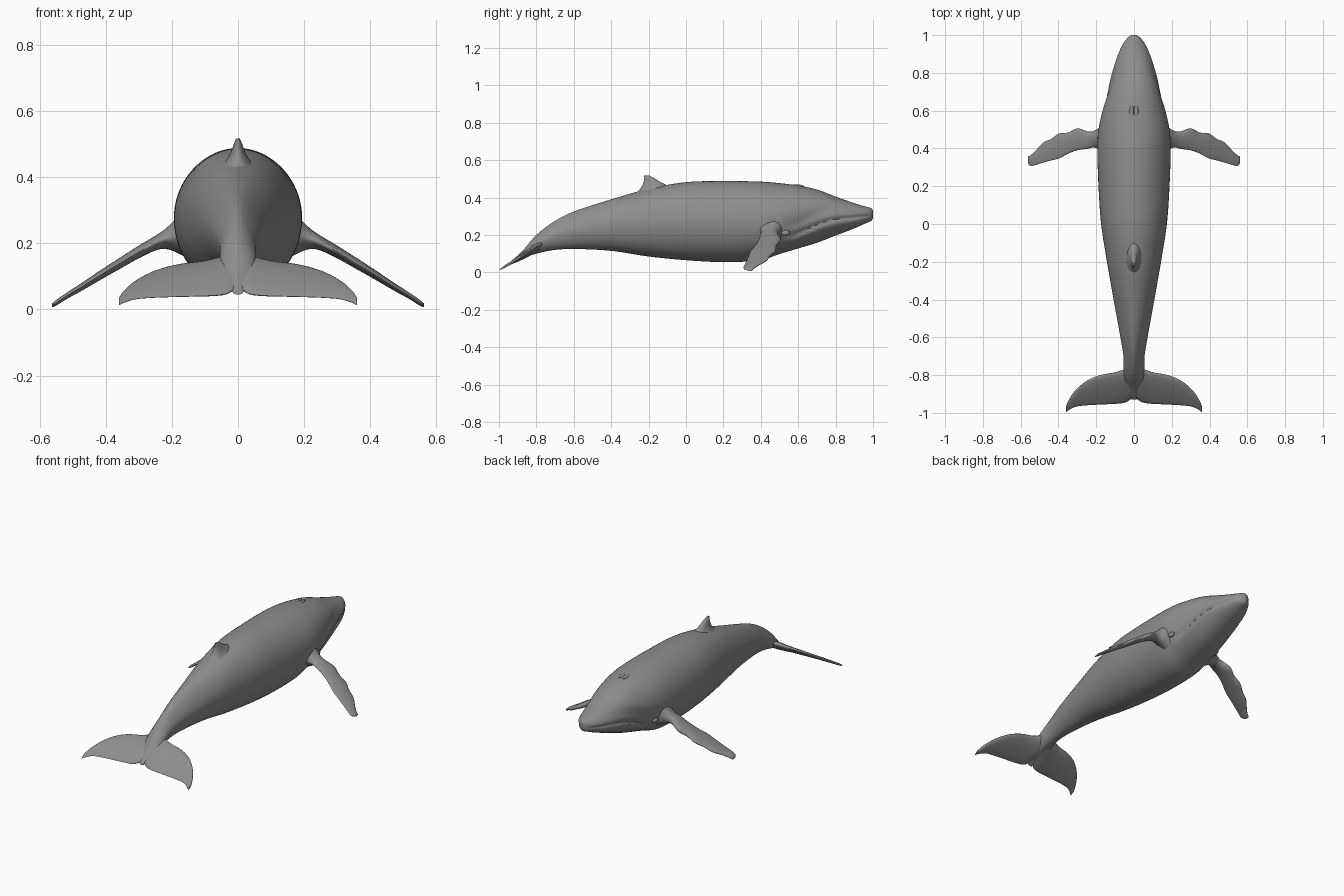
import bpy, bmesh, math
from math import sin, cos, pi, exp

if "Cube" in bpy.data.objects:
    bpy.data.objects.remove(bpy.data.objects["Cube"])

skin = bpy.data.materials.new("slate_grey")
skin.diffuse_color = (0.27, 0.27, 0.27, 1)
skin.use_nodes = True
skin.node_tree.nodes["Principled BSDF"].inputs["Base Color"].default_value = skin.diffuse_color


def sample(table, t):
    """Smooth interpolation of table rows keyed by their first value."""
    n = len(table)
    i = max(k for k in range(n - 1) if k == 0 or table[k][0] <= t)
    a, b = table[i], table[i + 1]
    p, q = table[max(i - 1, 0)], table[min(i + 2, n - 1)]
    h = b[0] - a[0]
    u = min(max((t - a[0]) / h, 0), 1)
    out = []
    for k in range(1, len(a)):
        ma = (b[k] - p[k]) / (b[0] - p[0]) * h
        mb = (q[k] - a[k]) / (q[0] - a[0]) * h
        out.append((2*u**3 - 3*u*u + 1) * a[k] + (u**3 - 2*u*u + u) * ma
                   + (3*u*u - 2*u**3) * b[k] + (u**3 - u*u) * mb)
    return out


def finish(obj, angle=60, mirror=False):
    obj.data.materials.append(skin)
    bpy.ops.object.select_all(action='DESELECT')
    obj.select_set(True)
    bpy.context.view_layer.objects.active = obj
    bpy.ops.object.shade_smooth_by_angle(angle=math.radians(angle))
    if mirror:
        obj.modifiers.new("mirror", 'MIRROR')


def loft(name, rings, cap_start=True, mirror=False):
    """Skin a list of closed rings with quads and cap the ends."""
    bm = bmesh.new()
    vs = [[bm.verts.new(p) for p in r] for r in rings]
    n = len(rings[0])
    for a, b in zip(vs, vs[1:]):
        for j in range(n):
            bm.faces.new((a[j], a[(j + 1) % n], b[(j + 1) % n], b[j]))
    if cap_start:
        bm.faces.new(vs[0])
    bm.faces.new(vs[-1])
    bmesh.ops.recalc_face_normals(bm, faces=bm.faces)
    if not cap_start and sum(f.normal.z * f.calc_center_median().z for f in bm.faces) == 0:
        bm.normal_update()
    me = bpy.data.meshes.new(name)
    bm.to_mesh(me)
    bm.free()
    obj = bpy.data.objects.new(name, me)
    bpy.context.collection.objects.link(obj)
    finish(obj, mirror=mirror)
    return obj


# Body stations: y, belly z, back z, half width
BODY = [(-.93, .045, .06, .015), (-.87, .075, .12, .04), (-.80, .10, .20, .053),
        (-.70, .12, .275, .056), (-.60, .125, .325, .072), (-.40, .115, .39, .108),
        (-.20, .085, .447, .143), (0, .065, .482, .174), (.20, .055, .488, .188),
        (.40, .065, .485, .194), (.50, .098, .477, .188), (.60, .128, .464, .168),
        (.70, .158, .443, .142), (.80, .197, .405, .117), (.90, .235, .37, .085),
        (.96, .262, .352, .056), (.99, .275, .343, .03), (1.0, .29, .332, .012)]
# Mouth line: y, z
MOUTH = [(.50, .19), (.58, .20), (.68, .245), (.78, .28), (.88, .292), (1.0, .305)]


def body_point(y, a):
    lo, hi, w = sample(BODY, y)
    s = sin(a)
    z = (lo + hi) / 2 + (hi - lo) / 2 * s
    x = w * cos(a)
    # keel-like ridge along the tail stock
    tail = min(max((-.25 - y) / .4, 0), 1)
    x *= 1 - .35 * tail * max(s, 0) ** 1.5
    # mouth groove with fuller lips on either side
    if y > .5:
        fade = min((y - .5) / .1, 1) * min((1.0 - y) / .04 + .3, 1)
        d = z - sample(MOUTH, y)[0]
        x *= 1 + fade * (.05 * exp(-((d + .03) / .025) ** 2)
                         - .10 * exp(-(d / .009) ** 2)
                         - .05 * exp(-((d - .06) / .03) ** 2))
    return (x, y, z)


N, RING = 130, 72
loft("body", [[body_point(.035 - .965 * cos(pi * i / N), 2 * pi * j / RING)
               for j in range(RING)] for i in range(N + 1)])


def blade_ring(x, lead, trail, zfun, half, n=24):
    """Teardrop cross-section running from leading to trailing edge."""
    pts = []
    for j in range(n):
        a = 2 * pi * j / n
        c = (1 - cos(a)) / 2
        y = lead + (trail - lead) * c
        pts.append((x, y, zfun(y) + half * sin(a) * (1.2 - .55 * c)))
    return pts


# Flipper stations: x, leading y, trailing y, z, half thickness
FLIPPER = [(.15, .52, .38, .235, .085), (.185, .508, .395, .225, .055),
           (.215, .492, .405, .215, .034), (.245, .49, .398, .203, .024),
           (.30, .506, .39, .174, .02), (.35, .484, .372, .144, .018),
           (.395, .48, .348, .117, .016), (.44, .45, .336, .089, .014),
           (.48, .432, .325, .064, .012), (.52, .39, .313, .04, .01),
           (.55, .362, .308, .02, .009), (.562, .357, .325, .013, .006)]
rings = []
for i in range(45):
    x = .15 + .412 * i / 44
    lead, trail, z, half = sample(FLIPPER, x)
    rings.append(blade_ring(x, lead, trail, lambda y: z, half))
loft("flippers", rings, mirror=True)

# Fluke stations: x, leading y, trailing y, half thickness
FLUKE = [(0, -.75, -.908, .026), (.03, -.758, -.938, .026), (.06, -.772, -.948, .023),
         (.10, -.785, -.952, .019), (.18, -.80, -.956, .015), (.25, -.83, -.96, .012),
         (.31, -.88, -.968, .01), (.345, -.93, -.985, .008), (.36, -.965, -.997, .006)]
rings = []
for i in range(37):
    x = .36 * sin(pi / 2 * i / 36)
    lead, trail, half = sample(FLUKE, x)
    rings.append(blade_ring(x, lead, trail, lambda y: .018 + (y + .99) * .61, half))
loft("tail_fluke", rings, cap_start=False, mirror=True)

# Dorsal fin stations: z, front y, rear y, half width
FIN = [(.40, .02, -.29, .085), (.44, -.05, -.25, .046), (.465, -.10, -.234, .027),
       (.485, -.14, -.226, .018), (.505, -.172, -.223, .011), (.517, -.195, -.224, .005)]
rings = []
for i in range(21):
    z = .40 + .117 * i / 20
    front, rear, half = sample(FIN, z)
    rings.append([(half * sin(2 * pi * j / 28),
                   (front + rear) / 2 + (front - rear) / 2 * cos(2 * pi * j / 28), z)
                  for j in range(28)])
loft("dorsal_fin", rings)


def bump(name, loc, scale):
    bpy.ops.mesh.primitive_uv_sphere_add(segments=20, ring_count=12, location=loc)
    obj = bpy.context.object
    obj.name = name
    obj.scale = scale
    finish(obj)


# Eyelid bumps and paired blowhole ridges
for side, s in (("left", -1), ("right", 1)):
    ex, ey, ez = body_point(.53, -.45)
    bump(side + "_eyelid", (s * ex, ey, ez), (.012, .025, .014))
    bump(side + "_blowhole_ridge", (s * .012, .59, .461), (.012, .04, .009))
